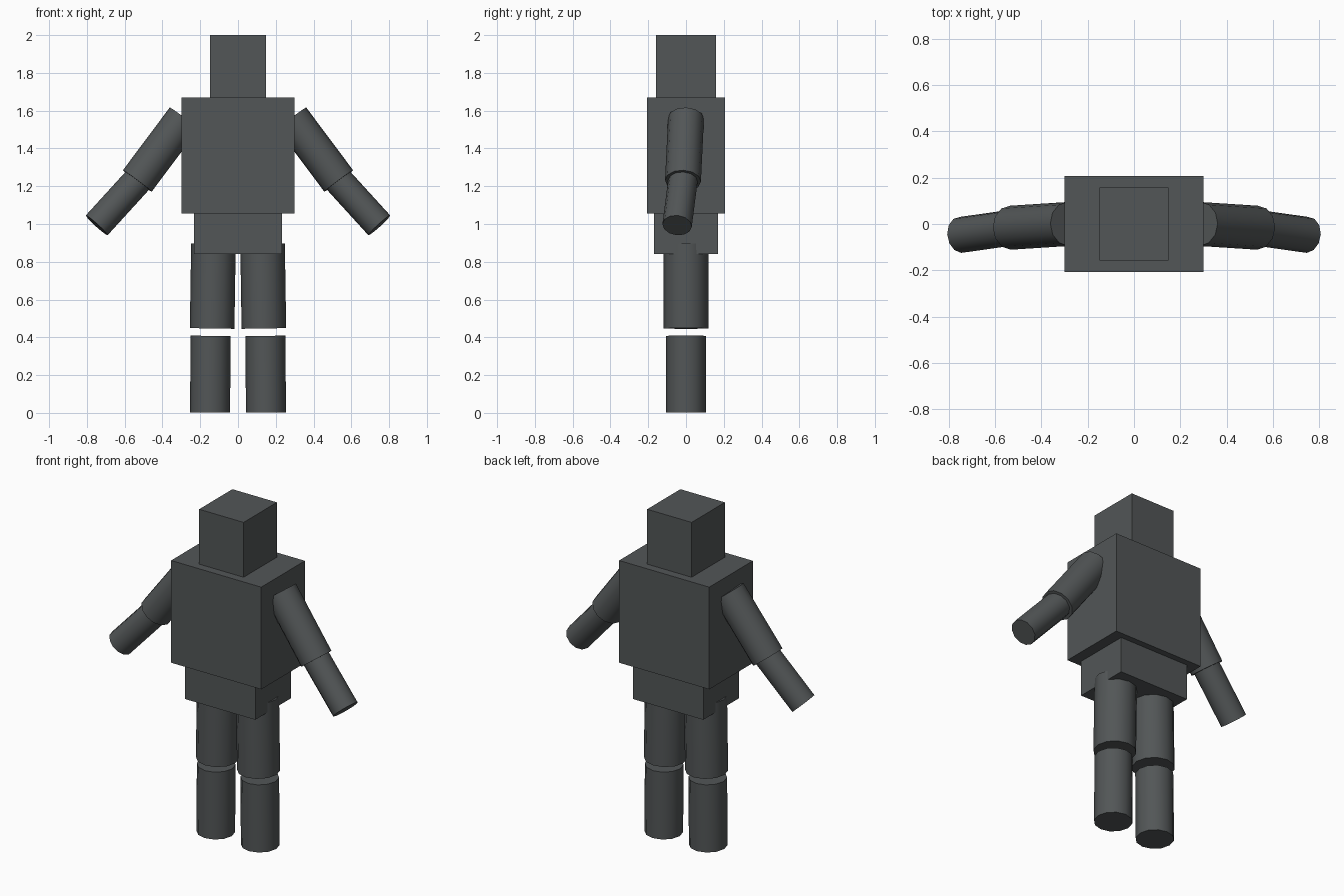
import bpy
import math
from mathutils import Vector

old = bpy.data.objects.get("Cube")
if old:
    bpy.data.objects.remove(old, do_unlink=True)

# One dark grey for the whole figure
GREY = (0.085, 0.093, 0.095, 1.0)
grey = bpy.data.materials.new("dark_grey")
grey.use_nodes = True
grey.diffuse_color = GREY
grey.node_tree.nodes["Principled BSDF"].inputs["Base Color"].default_value = GREY


def finish(name):
    obj = bpy.context.object
    obj.name = name
    obj.data.materials.append(grey)
    return obj


def block(name, size, bottom):
    """Box centred on x and y, standing at the given height."""
    bpy.ops.mesh.primitive_cube_add(size=1, location=(0, 0, bottom + size[2] / 2))
    obj = finish(name)
    obj.scale = size
    bpy.ops.object.transform_apply(location=False, rotation=False, scale=True)


def limb(name, side, top, end, radius):
    """Cylinder between two joints; side mirrors it in x."""
    a = Vector((side * top[0], top[1], top[2]))
    b = Vector((side * end[0], end[1], end[2]))
    axis = a - b
    bpy.ops.mesh.primitive_cylinder_add(vertices=12, radius=radius, depth=axis.length)
    obj = finish(name)
    # Turn a flat side outward before tilting the axis
    tilt = Vector((0, 0, 1)).rotation_difference(axis)
    obj.data.transform(tilt.to_matrix().to_4x4())
    obj.location = (a + b) / 2
    bpy.ops.object.shade_smooth_by_angle(angle=math.radians(50))


# Body blocks
block("head", (0.296, 0.316, 0.33), 1.67)
block("torso", (0.6, 0.415, 0.615), 1.055)
block("pelvis", (0.468, 0.34, 0.215), 0.84)

# Arms and legs
for side, label in ((1, "left"), (-1, "right")):
    limb(f"{label}_upper_arm", side, (0.285, 0, 1.56), (0.533, -0.016, 1.228), 0.095)
    limb(f"{label}_forearm", side, (0.50, -0.012, 1.265), (0.748, -0.047, 0.993), 0.078)
    limb(f"{label}_thigh", side, (0.13, 0, 0.896), (0.137, 0, 0.447), 0.118)
    limb(f"{label}_shin", side, (0.145, 0, 0.408), (0.148, 0, 0.002), 0.106)
